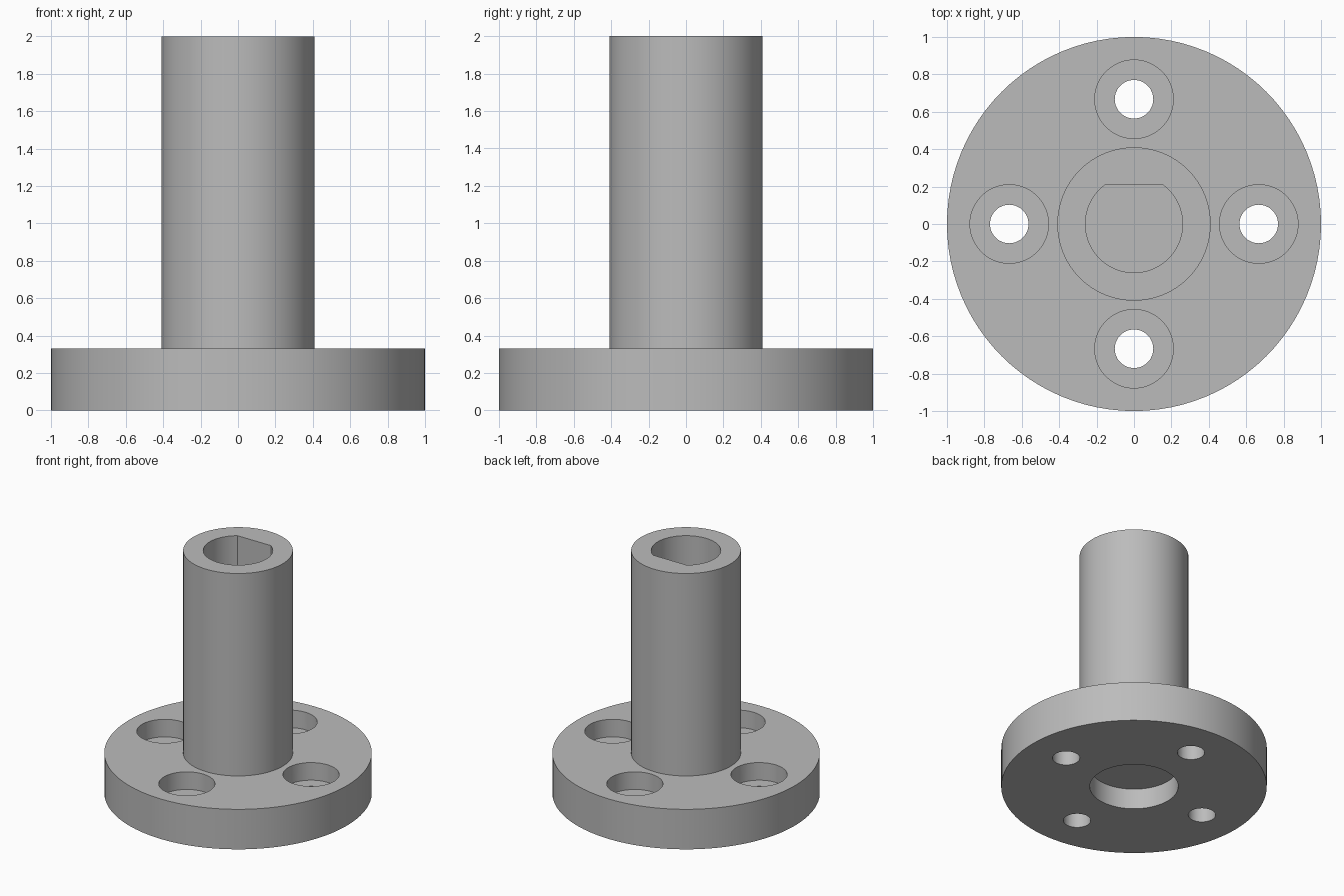
import bpy, bmesh, math
from math import sin, cos, pi

if "Cube" in bpy.data.objects:
    bpy.data.objects.remove(bpy.data.objects["Cube"], do_unlink=True)

grey = bpy.data.materials.new("plain grey")
grey.use_nodes = True
colour = (0.5, 0.5, 0.5, 1)
grey.diffuse_color = colour
grey.node_tree.nodes["Principled BSDF"].inputs["Base Color"].default_value = colour


def add_object(name, bm):
    bmesh.ops.recalc_face_normals(bm, faces=bm.faces)
    mesh = bpy.data.meshes.new(name)
    bm.to_mesh(mesh)
    bm.free()
    mesh.materials.append(grey)
    obj = bpy.data.objects.new(name, mesh)
    bpy.context.collection.objects.link(obj)
    return obj


def lathe(name, profile, steps, centre=(0, 0)):
    """Solid of revolution from (radius, height) points, capped at both ends."""
    bm = bmesh.new()
    rings = []
    for r, z in profile:
        rings.append([bm.verts.new((centre[0] + r * cos(2 * pi * i / steps),
                                    centre[1] + r * sin(2 * pi * i / steps), z))
                      for i in range(steps)])
    for low, high in zip(rings, rings[1:]):
        for i in range(steps):
            j = (i + 1) % steps
            bm.faces.new((low[i], low[j], high[j], high[i]))
    bm.faces.new(rings[0])
    bm.faces.new(rings[-1])
    return add_object(name, bm)


def cut(target, cutter):
    mod = target.modifiers.new("cut", "BOOLEAN")
    mod.operation = "DIFFERENCE"
    mod.solver = "EXACT"
    mod.object = cutter
    bpy.context.view_layer.objects.active = target
    bpy.ops.object.modifier_apply(modifier=mod.name)
    bpy.data.objects.remove(cutter, do_unlink=True)


PLATE = 0.33      # flange thickness
SEAT = 0.185      # height of the screw head seats
RECESS = 0.17     # depth of the recess underneath

# Flange and hub in one turned body, with the round recess in its underside
body = lathe("flanged_hub", [(0.333, RECESS), (0.333, 0), (1, 0), (1, PLATE),
                             (0.41, PLATE), (0.41, 2)], 96)

# Four counterbored screw holes
for k in range(4):
    a = k * pi / 2
    hole = [(0.103, -0.1), (0.103, SEAT), (0.21, SEAT), (0.21, PLATE + 0.1)]
    cut(body, lathe("screw_hole", hole, 48, (0.667 * cos(a), 0.667 * sin(a))))

# Blind D-shaped shaft bore, its flat facing the back
radius, flat = 0.26, 0.21
start = pi - math.asin(flat / radius)
sweep = 2 * pi - (pi - 2 * math.asin(flat / radius))
bm = bmesh.new()
arc = [bm.verts.new((radius * cos(start + sweep * i / 56),
                     radius * sin(start + sweep * i / 56), PLATE)) for i in range(57)]
base = bm.faces.new(arc)
top = bmesh.ops.extrude_face_region(bm, geom=[base])
bmesh.ops.translate(bm, vec=(0, 0, 2), verts=[
    v for v in top["geom"] if isinstance(v, bmesh.types.BMVert)])
cut(body, add_object("shaft_bore", bm))

# Smooth round walls with crisp rims
bpy.ops.object.select_all(action="DESELECT")
body.select_set(True)
bpy.context.view_layer.objects.active = body
bpy.ops.object.shade_smooth_by_angle(angle=math.radians(30))
